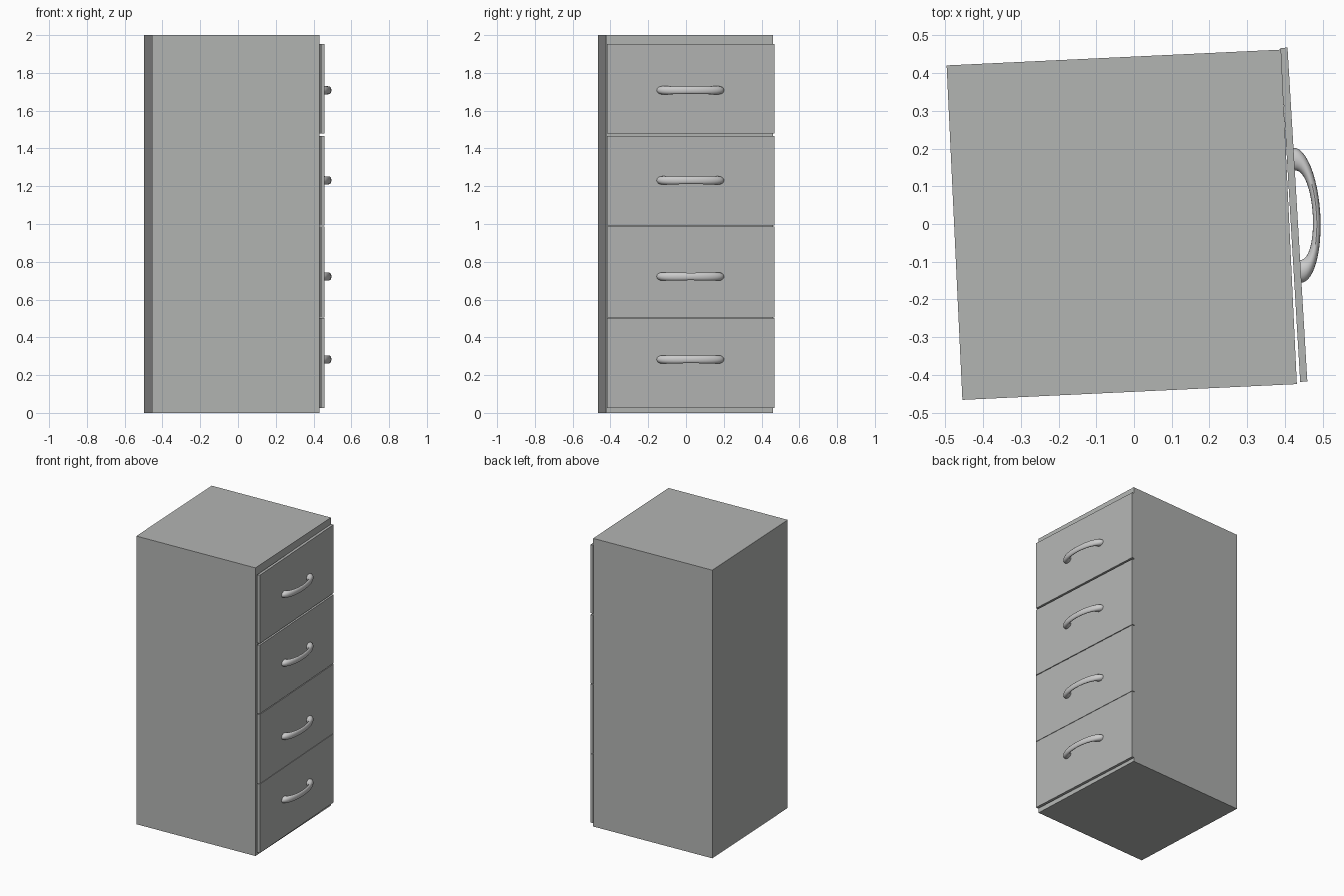
import bpy, bmesh, math
from mathutils import Vector, Matrix

if "Cube" in bpy.data.objects:
    bpy.data.objects.remove(bpy.data.objects["Cube"])

PAINT = bpy.data.materials.new("grey_paint")
PAINT.diffuse_color = (0.45, 0.46, 0.45, 1)
PAINT.use_nodes = True
PAINT.node_tree.nodes["Principled BSDF"].inputs["Base Color"].default_value = PAINT.diffuse_color


def finish(name, bm, matrix):
    bmesh.ops.recalc_face_normals(bm, faces=bm.faces)
    mesh = bpy.data.meshes.new(name)
    bm.to_mesh(mesh)
    bm.free()
    ob = bpy.data.objects.new(name, mesh)
    bpy.context.collection.objects.link(ob)
    ob.matrix_world = matrix
    return ob


def box(name, size, center, angle):
    bm = bmesh.new()
    bmesh.ops.create_cube(bm, size=1)
    bmesh.ops.scale(bm, vec=size, verts=bm.verts)
    place = Matrix.Translation(center) @ Matrix.Rotation(math.radians(angle), 4, 'Z')
    ob = finish(name, bm, place)
    ob.data.materials.append(PAINT)
    return ob


def handle(name, matrix, steps=24, sides=16):
    # bow between an outer and an inner arc, slightly thicker at the feet
    bm = bmesh.new()
    rings = []
    for i in range(steps + 1):
        t = math.pi * i / steps
        c, s = math.cos(t), math.sin(t)
        outer = Vector((0.061 * s, 0.179 * c, 0))
        inner = Vector((0.041 * s ** 0.9, 0.119 * c, 0))
        mid, half = (outer + inner) / 2, (outer - inner) / 2
        hz = 0.0195 + 0.0025 * abs(c)
        ring = []
        for j in range(sides):
            a = 2 * math.pi * j / sides
            ring.append(bm.verts.new(mid + half * math.cos(a) + Vector((0, 0, hz * math.sin(a)))))
        rings.append(ring)
    for r0, r1 in zip(rings, rings[1:]):
        for j in range(sides):
            k = (j + 1) % sides
            bm.faces.new((r0[j], r0[k], r1[k], r1[j]))
    bm.faces.new(rings[0])
    bm.faces.new(rings[-1])
    ob = finish(name, bm, matrix)
    bpy.ops.object.select_all(action='DESELECT')
    ob.select_set(True)
    bpy.context.view_layer.objects.active = ob
    bpy.ops.object.shade_smooth_by_angle(angle=math.radians(40))
    return ob


# cabinet body, slightly turned
box("cabinet_body", (0.887, 0.887, 2.0), (-0.0325, -0.002, 1.0), 2.7)

# drawer fronts with their handles: bottom, top, handle height
DRAWERS = [(0.025, 0.503, 0.283), (0.506, 0.986, 0.722),
           (0.991, 1.467, 1.231), (1.479, 1.953, 1.708)]
TILT = 3.4
for n, (z0, z1, hz) in enumerate(DRAWERS, 1):
    box(f"drawer_front_{n}", (0.019, 0.886, z1 - z0), (0.4235, 0.0245, (z0 + z1) / 2), TILT)
    place = (Matrix.Translation((0.4235, 0.0245, hz))
             @ Matrix.Rotation(math.radians(TILT), 4, 'Z')
             @ Matrix.Translation((0.009, -0.002, 0)))
    handle(f"drawer_handle_{n}", place)
